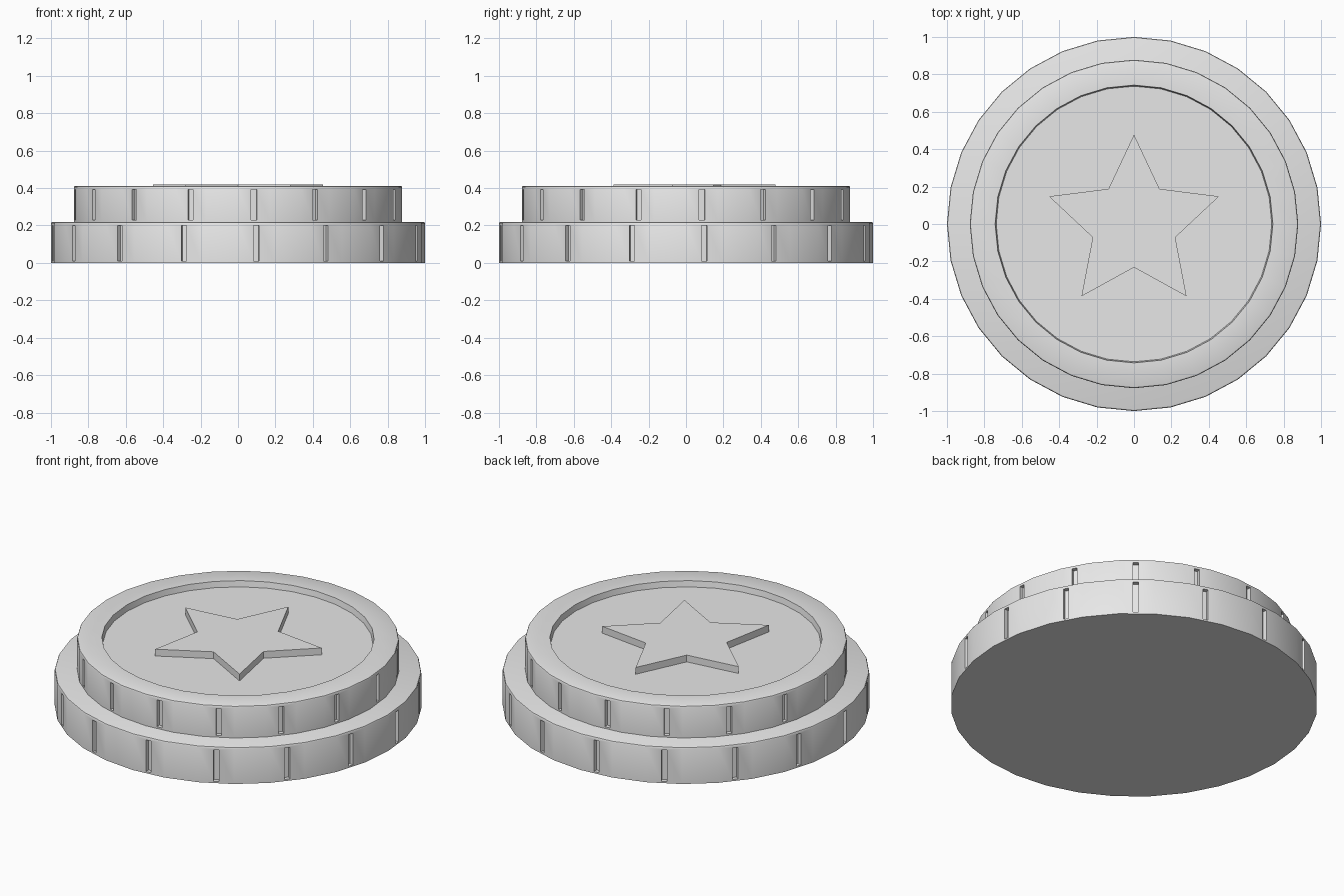
import bpy, bmesh
from math import pi, sin, cos, atan2, floor, radians
from mathutils import Matrix, Vector

SIDES = 32

old = bpy.data.objects.get("Cube")
if old:
    bpy.data.objects.remove(old, do_unlink=True)

# Single plain grey
grey = bpy.data.materials.new("light_grey")
grey.use_nodes = True
grey.diffuse_color = (0.8, 0.8, 0.8, 1)
grey.node_tree.nodes["Principled BSDF"].inputs["Base Color"].default_value = (0.8, 0.8, 0.8, 1)


def finish(bm, name):
    bmesh.ops.recalc_face_normals(bm, faces=bm.faces)
    mesh = bpy.data.meshes.new(name)
    bm.to_mesh(mesh)
    bm.free()
    mesh.materials.append(grey)
    obj = bpy.data.objects.new(name, mesh)
    bpy.context.collection.objects.link(obj)
    bpy.ops.object.select_all(action='DESELECT')
    obj.select_set(True)
    bpy.context.view_layer.objects.active = obj
    bpy.ops.object.shade_smooth_by_angle(angle=radians(40))
    return obj


def cut_slots(bm, margin, width, depth):
    """Sink a narrow upright slot into every other side facet."""
    bm.normal_update()
    sides = [f for f in bm.faces if abs(f.normal.z) < 0.01]
    slots = []
    for f in sides:
        c = f.calc_center_median()
        if floor(atan2(c.y, c.x) / (2 * pi / SIDES)) % 2 == 0:
            slots.append(f)
    bmesh.ops.inset_individual(bm, faces=slots, thickness=margin)
    for f in slots:
        c, n = f.calc_center_median(), f.normal.copy()
        tangent = Vector((-n.y, n.x, 0)).normalized()
        for v in f.verts:
            side = (v.co - c).dot(tangent)
            v.co += tangent * ((width / 2 if side > 0 else -width / 2) - side)
    floors = bmesh.ops.extrude_discrete_faces(bm, faces=slots)["faces"]
    for f in floors:
        f.normal_update()
        n = f.normal.copy()
        for v in f.verts:
            v.co -= n * depth


def disc(name, radius, z0, z1, dish_radius=None):
    """Faceted disc with a softened upper rim, edge slots and optional dish."""
    bm = bmesh.new()
    bmesh.ops.create_cone(bm, cap_ends=True, segments=SIDES, radius1=radius,
                          radius2=radius, depth=z1 - z0,
                          matrix=Matrix.Translation((0, 0, (z0 + z1) / 2)))
    rim = [e for e in bm.edges if all(v.co.z > z1 - 0.001 for v in e.verts)]
    bmesh.ops.bevel(bm, geom=rim, offset=0.01, segments=2, profile=0.5, affect='EDGES')
    cut_slots(bm, 0.014, 0.03, 0.025)
    if dish_radius:
        bm.normal_update()
        top = max(bm.faces, key=lambda f: f.calc_center_median().z)
        gap = (radius - 0.01 - dish_radius) * cos(pi / SIDES)
        bmesh.ops.inset_individual(bm, faces=[top], thickness=gap)
        bmesh.ops.inset_individual(bm, faces=[top], thickness=0.006)
        for v in top.verts:
            v.co.z -= 0.035
    return finish(bm, name)


def star(name, outer, inner, z0, z1):
    bm = bmesh.new()
    ring = []
    for i in range(10):
        r = inner if i % 2 else outer
        a = pi / 2 + i * pi / 5
        ring.append(bm.verts.new((r * cos(a), r * sin(a), z0)))
    base = bm.faces.new(ring)
    new = bmesh.ops.extrude_face_region(bm, geom=[base], use_keep_orig=True)["geom"]
    for v in new:
        if isinstance(v, bmesh.types.BMVert):
            v.co.z = z1
    return finish(bm, name)


# Wide lower disc, dished upper disc, raised star
disc("lower_disc", 1.0, 0.0, 0.22)
disc("upper_disc", 0.878, 0.22, 0.412, dish_radius=0.742)
star("star_emblem", 0.478, 0.232, 0.37, 0.418)
